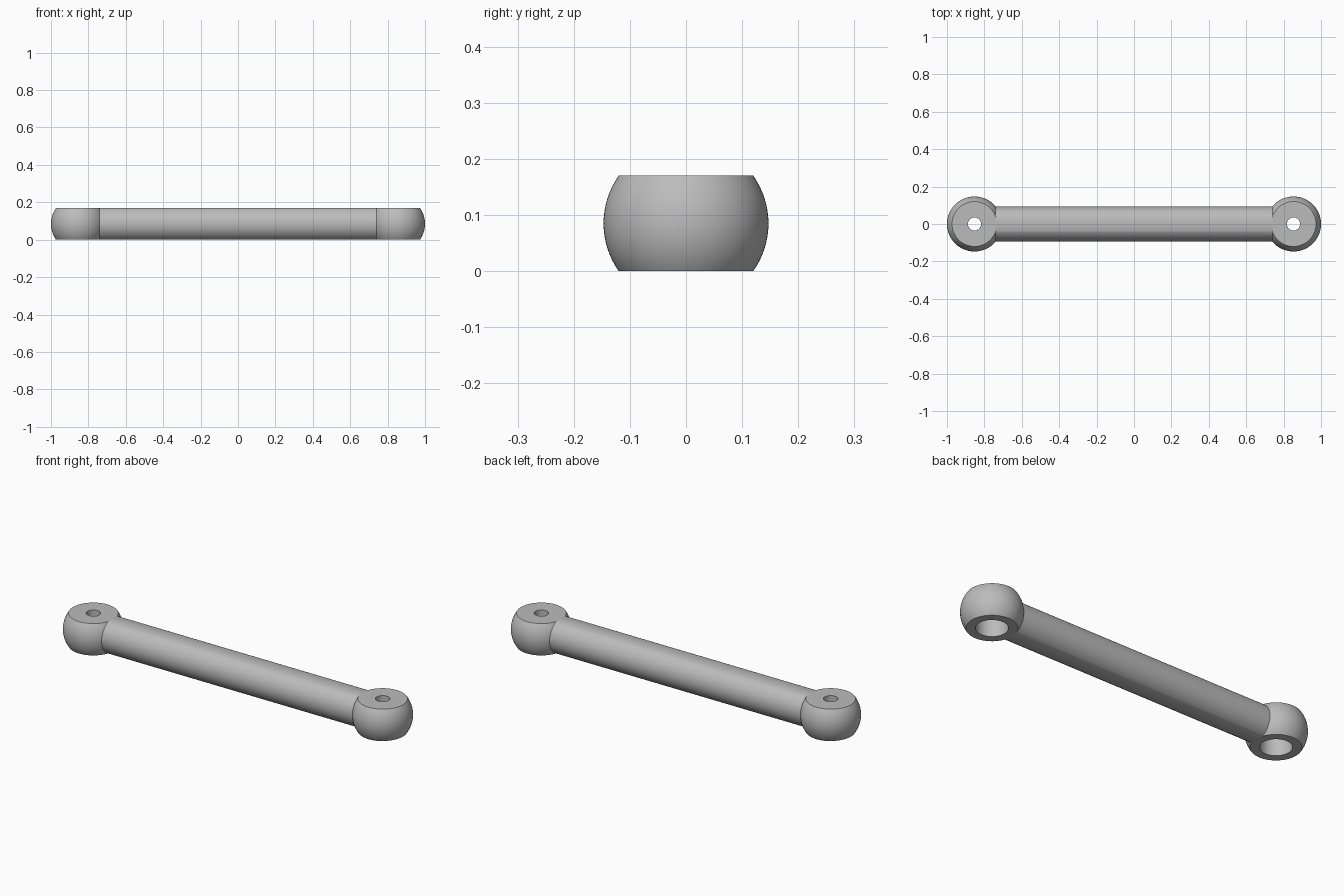
import bpy
import bmesh
from math import asin, atan2, cos, pi, sin, sqrt
from mathutils import Vector

BALL_R = 0.147       # radius of the end balls
ROD_R = 0.093        # radius of the rod
HALF = 0.085         # half the height between the flats
BALL_X = 1 - BALL_R  # ball centre
HOLE_R, BORE_R, BORE_DEPTH = 0.035, 0.076, 0.1

cube = bpy.data.objects.get("Cube")
if cube:
    bpy.data.objects.remove(cube, do_unlink=True)

# Single grey material
grey = bpy.data.materials.new("plain_grey")
grey.use_nodes = True
colour = (0.5, 0.5, 0.5, 1)
grey.diffuse_color = colour
grey.node_tree.nodes["Principled BSDF"].inputs["Base Color"].default_value = colour


def finish(name, bm, location):
    """Turn a bmesh into a smooth object with sharp rims."""
    bmesh.ops.recalc_face_normals(bm, faces=bm.faces)
    mesh = bpy.data.meshes.new(name)
    bm.to_mesh(mesh)
    bm.free()
    mesh.materials.append(grey)
    obj = bpy.data.objects.new(name, mesh)
    obj.location = location
    bpy.context.collection.objects.link(obj)
    bpy.ops.object.select_all(action="DESELECT")
    obj.select_set(True)
    bpy.context.view_layer.objects.active = obj
    bpy.ops.object.shade_smooth_by_angle(angle=pi / 6)
    return obj


def arc(radius, start, end, steps):
    angles = [start + (end - start) * i / steps for i in range(steps + 1)]
    return [(radius * cos(a), radius * sin(a)) for a in angles]


def ball_end(name, x):
    """Flattened ball with a small hole on top and a wide bore below."""
    tilt = asin(HALF / BALL_R)
    ceiling = BORE_DEPTH - HALF
    profile = [(HOLE_R, ceiling), (BORE_R, ceiling), (BORE_R, -HALF)]
    profile += arc(BALL_R, -tilt, tilt, 16)
    profile += [(HOLE_R, HALF)]
    bm = bmesh.new()
    verts = [bm.verts.new((r, 0, z)) for r, z in profile]
    edges = [bm.edges.new((a, b)) for a, b in zip(verts, verts[1:] + verts[:1])]
    bmesh.ops.spin(bm, geom=verts + edges, cent=(0, 0, 0), axis=(0, 0, 1),
                   angle=2 * pi, steps=96, use_duplicate=False)
    bmesh.ops.remove_doubles(bm, verts=bm.verts, dist=0.0001)
    return finish(name, bm, (x, 0, HALF))


def connecting_rod():
    """Round bar with flats above and below, meeting both balls."""
    tilt = asin(HALF / ROD_R)
    end = BALL_X - sqrt(BALL_R ** 2 - ROD_R ** 2) + 0.001
    outline = arc(ROD_R, -tilt, tilt, 24) + arc(ROD_R, pi - tilt, pi + tilt, 24)
    bm = bmesh.new()
    cap = bm.faces.new([bm.verts.new((-end, y, z)) for y, z in outline])
    result = bmesh.ops.extrude_face_region(bm, geom=[cap])
    moved = [v for v in result["geom"] if isinstance(v, bmesh.types.BMVert)]
    bmesh.ops.translate(bm, verts=moved, vec=Vector((2 * end, 0, 0)))
    # The ends are hidden against the balls, so leave them open
    bm.normal_update()
    caps = [f for f in bm.faces if abs(f.normal.x) > 0.9]
    bmesh.ops.delete(bm, geom=caps, context="FACES_ONLY")
    return finish("connecting_rod", bm, (0, 0, HALF))


connecting_rod()
for side, sign in (("left", 1), ("right", -1)):
    ball_end(side + "_ball_end", sign * BALL_X)
